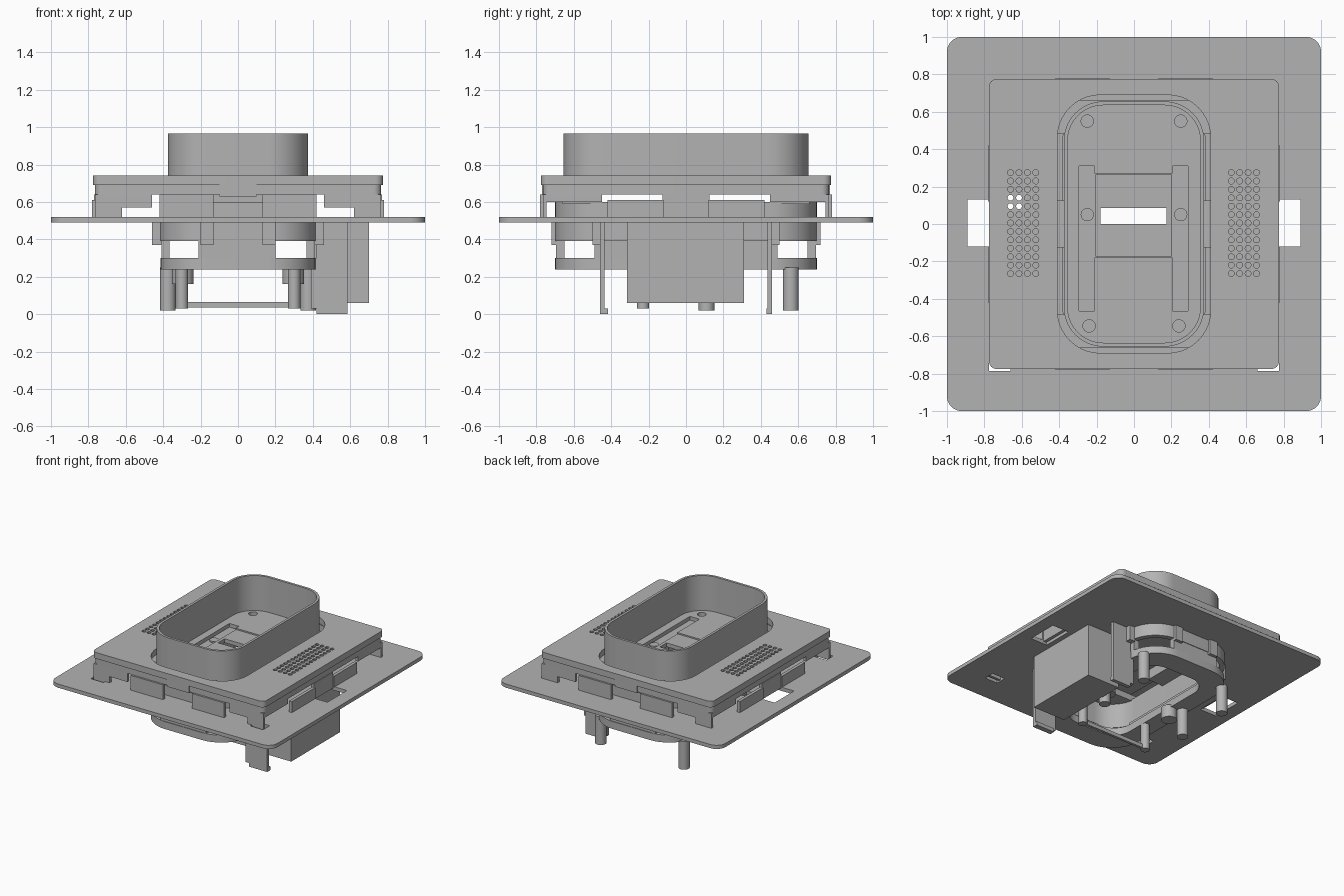
import bpy, bmesh, math

cube = bpy.data.objects.get("Cube")
if cube:
    bpy.data.objects.remove(cube, do_unlink=True)

grey = bpy.data.materials.new("plain grey")
grey.use_nodes = True
COLOUR = (0.45, 0.45, 0.45, 1)
grey.diffuse_color = COLOUR
for node in grey.node_tree.nodes:
    if node.type == 'BSDF_PRINCIPLED':
        node.inputs["Base Color"].default_value = COLOUR


def rounded(hx, hy, r, steps=10):
    """Rounded rectangle outline centred on the origin."""
    pts = []
    for k, (sx, sy) in enumerate([(1, 1), (-1, 1), (-1, -1), (1, -1)]):
        for i in range(steps + 1):
            a = math.pi / 2 * (k + i / steps)
            pts.append((sx * (hx - r) + r * math.cos(a), sy * (hy - r) + r * math.sin(a)))
    return pts


def rect(x0, x1, y0, y1):
    return [(x0, y0), (x1, y0), (x1, y1), (x0, y1)]


def circle(x, y, r, n=24):
    return [(x + r * math.cos(2 * math.pi * i / n), y + r * math.sin(2 * math.pi * i / n))
            for i in range(n)]


def prism(name, outline, z0, z1, holes=()):
    """Flat slab with an outline and any number of through holes."""
    bm = bmesh.new()
    caps = ([], [])
    for loop in [outline, *holes]:
        rings = [[bm.verts.new((x, y, z)) for x, y in loop] for z in (z0, z1)]
        n = len(loop)
        for i in range(n):
            j = (i + 1) % n
            bm.faces.new((rings[0][i], rings[0][j], rings[1][j], rings[1][i]))
            for cap, ring in zip(caps, rings):
                cap.append(bm.edges.get((ring[i], ring[j])))
    for cap in caps:
        bmesh.ops.triangle_fill(bm, use_beauty=True, edges=cap, normal=(0, 0, 1))
    bmesh.ops.recalc_face_normals(bm, faces=bm.faces)
    mesh = bpy.data.meshes.new(name)
    bm.to_mesh(mesh)
    bm.free()
    mesh.materials.append(grey)
    mesh.shade_smooth()
    mesh.set_sharp_from_angle(angle=math.radians(30))
    obj = bpy.data.objects.new(name, mesh)
    bpy.context.collection.objects.link(obj)
    return obj


def box(name, x0, x1, y0, y1, z0, z1):
    x0, x1 = sorted((x0, x1))
    y0, y1 = sorted((y0, y1))
    return prism(name, rect(x0, x1, y0, y1), z0, z1)


# Wide mounting flange with side notches and front corner slots
prism("flange", rounded(1, 1, 0.08), 0.49, 0.52, [
    rounded(0.40, 0.68, 0.23),
    rect(-0.89, -0.74, -0.12, 0.13), rect(0.74, 0.89, -0.12, 0.13),
    rect(-0.775, -0.66, -0.785, -0.70), rect(0.66, 0.775, -0.785, -0.70),
    rect(-0.68, -0.60, 0.08, 0.16)])

# Raised cover with two vent grids
vents = [circle(x0 + 0.045 * c, -0.265 + 0.045 * r, 0.016, 10)
         for x0 in (-0.66, 0.52) for c in range(4) for r in range(13)]
prism("cover", rounded(0.775, 0.775, 0.04), 0.69, 0.74, [rounded(0.41, 0.69, 0.23)] + vents)
prism("cover_skirt", rounded(0.765, 0.765, 0.04), 0.64, 0.69, [rounded(0.74, 0.74, 0.03)])

# Skirt legs, spring tabs and clips around the cover
for s in (-1, 1):
    for t in (-1, 1):
        box("corner_leg", s * 0.62, s * 0.765, t * 0.745, t * 0.765, 0.50, 0.64)
        box("corner_band", s * 0.46, s * 0.62, t * 0.745, t * 0.765, 0.57, 0.64)
        box("corner_side", s * 0.745, s * 0.765, t * 0.45, t * 0.765, 0.60, 0.64)
        box("end_tab", s * 0.13, s * 0.42, t * 0.755, t * 0.78, 0.52, 0.64)
        box("side_tab", s * 0.755, s * 0.78, t * 0.12, t * 0.42, 0.52, 0.61)
    box("end_clip", -0.1, 0.1, s * 0.74, s * 0.77, 0.63, 0.69)
    box("side_clip", s * 0.745, s * 0.77, -0.125, 0.125, 0.51, 0.64)

# Cup wall and floor
prism("cup_wall", rounded(0.375, 0.655, 0.21, 14), 0.64, 0.965, [rounded(0.355, 0.635, 0.19, 14)])
inner = rounded(0.36, 0.64, 0.195)
window = rect(-0.18, 0.175, 0.0, 0.085)
tracks = [(-0.295, -0.465), (-0.21, -0.465), (-0.21, -0.18), (0.205, -0.18),
          (0.205, -0.465), (0.29, -0.465), (0.29, 0.31), (0.205, 0.31),
          (0.205, 0.27), (-0.21, 0.27), (-0.21, 0.31), (-0.295, 0.31)]
screws = [circle(x, y, 0.033) for x, y in
          ((-0.25, 0.55), (0.25, 0.55), (-0.24, -0.545), (0.24, -0.545))]
prism("cup_base", inner, 0.64, 0.65, [window])
prism("cup_floor", inner, 0.65, 0.68, [tracks] + screws)
prism("centre_panel", rect(-0.205, 0.2, -0.175, 0.265), 0.65, 0.672, [window])

# Housing below the cup
prism("housing_wall", rounded(0.42, 0.70, 0.25), 0.39, 0.60, [rounded(0.38, 0.66, 0.21)])
prism("lower_ring", rounded(0.415, 0.70, 0.25), 0.24, 0.30, [rounded(0.27, 0.52, 0.15)])
for s in (-1, 1):
    box("end_support", -0.21, 0.20, s * 0.65, s * 0.695, 0.28, 0.40)
    box("side_support", s * 0.365, s * 0.41, -0.49, 0.49, 0.28, 0.40)
    box("cup_rest", -0.42, 0.42, s * 0.48, s * 0.66, 0.59, 0.64)
    box("cup_bridge", s * 0.24, s * 0.42, -0.125, 0.125, 0.56, 0.64)
    for t in (-1, 1):
        box("end_latch", s * 0.13, s * 0.20, t * 0.69, t * 0.72, 0.37, 0.50)
        box("side_latch", s * 0.41, s * 0.46, t * 0.46, t * 0.50, 0.37, 0.50)

# Posts, stubs and the cross bar under the housing
for s in (-1, 1):
    for y in (0.56, 0.11):
        prism("post", circle(s * 0.375, y, 0.042), 0.02, 0.25)
    prism("thin_post", circle(s * 0.3, -0.23, 0.033), 0.03, 0.25)
    prism("short_stub", circle(s * 0.295, 0.05, 0.058), 0.16, 0.26)
    prism("track_screw", circle(s * 0.25, 0.05, 0.035), 0.65, 0.66)
box("cross_bar", -0.28, 0.28, -0.24, -0.22, 0.035, 0.065)

# Side box with a hooked leg at each end
box("side_box", 0.41, 0.70, -0.315, 0.31, 0.06, 0.50)
for s in (-1, 1):
    box("hook_leg", 0.42, 0.585, s * 0.435, s * 0.46, 0.0, 0.50)
    box("hook_lip", 0.42, 0.585, -0.44 if s < 0 else 0.45, -0.418 if s < 0 else 0.43, 0.0, 0.03)
    box("hook_root", 0.39, 0.45, s * 0.435, s * 0.46, 0.03, 0.30)
